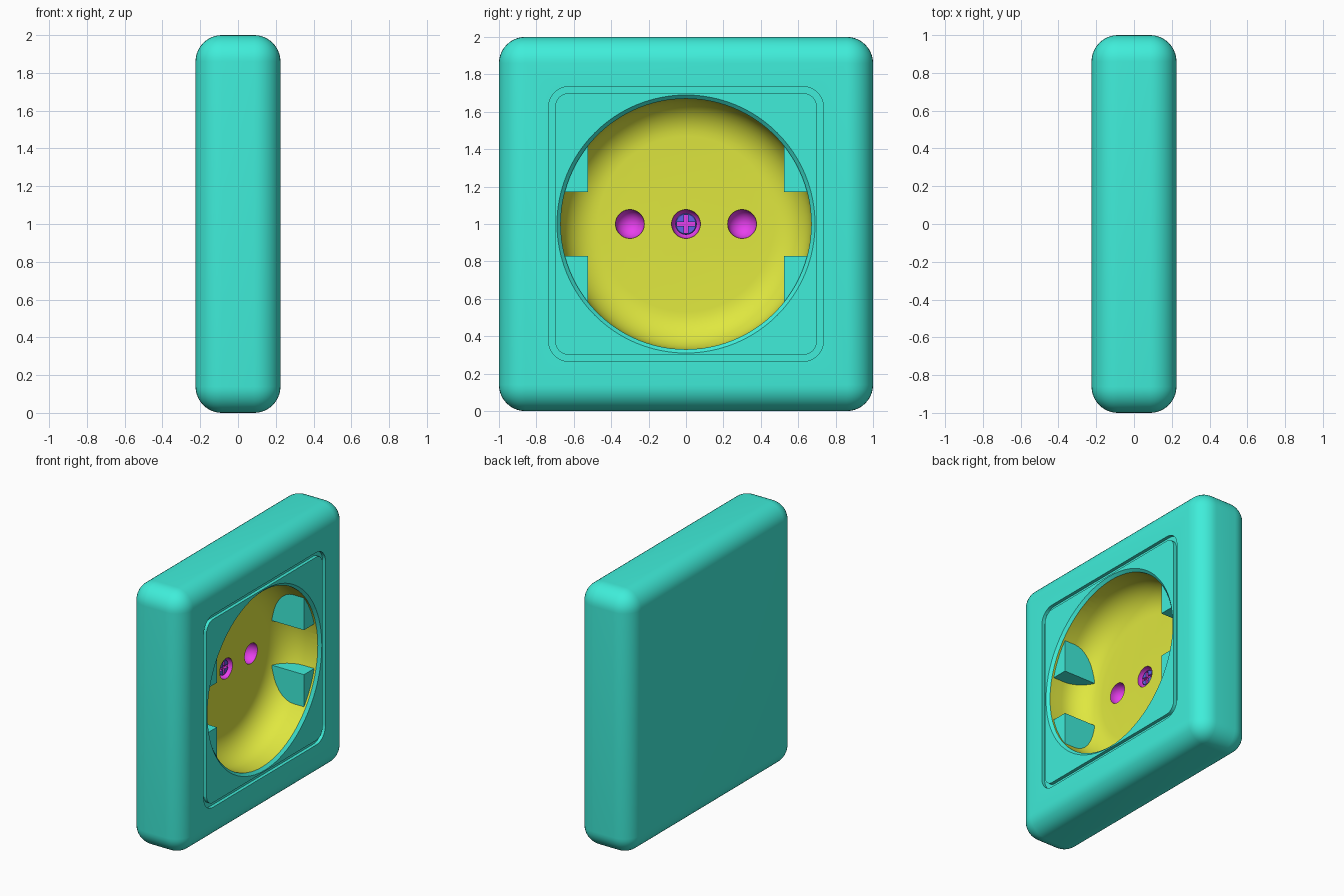
import bpy, bmesh
from math import pi, sin, cos, radians

if "Cube" in bpy.data.objects:
    bpy.data.objects.remove(bpy.data.objects["Cube"])


def material(name, rgb):
    m = bpy.data.materials.new(name)
    m.diffuse_color = (*rgb, 1)
    m.use_nodes = True
    m.node_tree.nodes["Principled BSDF"].inputs["Base Color"].default_value = m.diffuse_color
    return m


TEAL = material("teal", (0.05, 0.85, 0.70))
YELLOW = material("yellow", (0.74, 0.80, 0.05))
MAGENTA = material("magenta", (0.80, 0.05, 0.85))
BLUE = material("blue", (0.12, 0.12, 0.80))


def finish(name, bm, mat):
    bmesh.ops.recalc_face_normals(bm, faces=bm.faces[:])
    me = bpy.data.meshes.new(name)
    bm.to_mesh(me)
    bm.free()
    me.materials.append(mat)
    ob = bpy.data.objects.new(name, me)
    bpy.context.collection.objects.link(ob)
    return ob


def box(name, lo, hi, mat, bevel=0):
    bm = bmesh.new()
    bmesh.ops.create_cube(bm, size=1)
    for v in bm.verts:
        v.co = [l + (h - l) * (c + 0.5) for l, h, c in zip(lo, hi, v.co)]
    if bevel:
        bmesh.ops.bevel(bm, geom=bm.edges[:], offset=bevel, segments=10,
                        profile=0.5, affect='EDGES')
    return finish(name, bm, mat)


def lathe(name, profile, mat, y=0, n=48):
    """Closed solid turned about the x axis at height 1; profile is (x, radius)."""
    bm = bmesh.new()
    rings = [[bm.verts.new((x, y + r * cos(2 * pi * i / n), 1 + r * sin(2 * pi * i / n)))
              for i in range(n)] for x, r in profile]
    for a, b in zip(rings, rings[1:]):
        for i in range(n):
            j = (i + 1) % n
            bm.faces.new((a[i], a[j], b[j], b[i]))
    bm.faces.new(rings[0])
    bm.faces.new(rings[-1])
    return finish(name, bm, mat)


def rounded_square(half, radius, steps=8):
    pts, c = [], half - radius
    for q, (sy, sz) in enumerate([(1, 1), (-1, 1), (-1, -1), (1, -1)]):
        for k in range(steps + 1):
            a = (q + k / steps) * pi / 2
            pts.append((sy * c + radius * cos(a), 1 + sz * c + radius * sin(a)))
    return pts


def cut(target, cutter):
    m = target.modifiers.new("cut", 'BOOLEAN')
    m.operation, m.solver, m.object = 'DIFFERENCE', 'EXACT', cutter
    m.material_mode = 'TRANSFER'
    bpy.context.view_layer.objects.active = target
    bpy.ops.object.modifier_apply(modifier=m.name)
    bpy.data.objects.remove(cutter)


def smooth(ob):
    bpy.ops.object.select_all(action='DESELECT')
    ob.select_set(True)
    bpy.context.view_layer.objects.active = ob
    bpy.ops.object.shade_smooth_by_angle(angle=radians(30))


FRONT, FLOOR = 0.225, -0.10

# Housing with rounded edges
housing = box("housing", (-FRONT, -1, 0), (FRONT, 1, 2), TEAL, bevel=0.14)

# Square groove around the insert
bm = bmesh.new()
sections = [(x, h, r) for x, h, r in ((0.3, 0.735, 0.11), (0.2, 0.735, 0.11),
                                      (0.2, 0.70, 0.075), (0.3, 0.70, 0.075))]
rings = [[bm.verts.new((x, y, z)) for y, z in rounded_square(h, r)] for x, h, r in sections]
for a, b in zip(rings, rings[1:] + rings[:1]):
    for i in range(len(a)):
        j = (i + 1) % len(a)
        bm.faces.new((a[i], a[j], b[j], b[i]))
cut(housing, finish("groove_cutter", bm, TEAL))

# Chamfered rim, then the round well with a filleted floor
cut(housing, lathe("rim_cutter", [(0.185, 0.65), (0.245, 0.71)], TEAL, n=96))
fillet = 0.2
well = [(FLOOR + fillet * (1 - cos(a)), 0.67 - fillet + fillet * sin(a))
        for a in [k * pi / 20 for k in range(11)]]
cut(housing, lathe("well_cutter", well + [(0.3, 0.67)], YELLOW, n=96))

# Pin holes and screw hole, with domed bottoms
R = 0.077
dome = [(FLOOR - 0.015 - R * cos(a), R * sin(a))
        for a in [radians(d) for d in (8, 20, 32, 44, 56, 68, 80, 90)]]
for y in (-0.3, 0, 0.3):
    cut(housing, lathe("hole_cutter", dome + [(0, R)], MAGENTA, y=y, n=40))
smooth(housing)

# Guide blocks on both sides of the well
for side in (-1, 1):
    for up in (-1, 1):
        ys = sorted((side * 0.525, side * 0.68))
        zs = sorted((1 + up * 0.17, 1 + up * 0.43))
        box("guide_block", (FLOOR - 0.02, ys[0], zs[0]), (0.19, ys[1], zs[1]), TEAL)

# Centre screw with a cross slot
screw = lathe("screw", [(-0.19, 0.058), (-0.125, 0.058), (-0.12, 0.053)], BLUE, n=32)
for h, w in ((0.048, 0.011), (0.011, 0.048)):
    cut(screw, box("slot_cutter", (-0.14, -h, 1 - w), (-0.1, h, 1 + w), MAGENTA))
smooth(screw)
